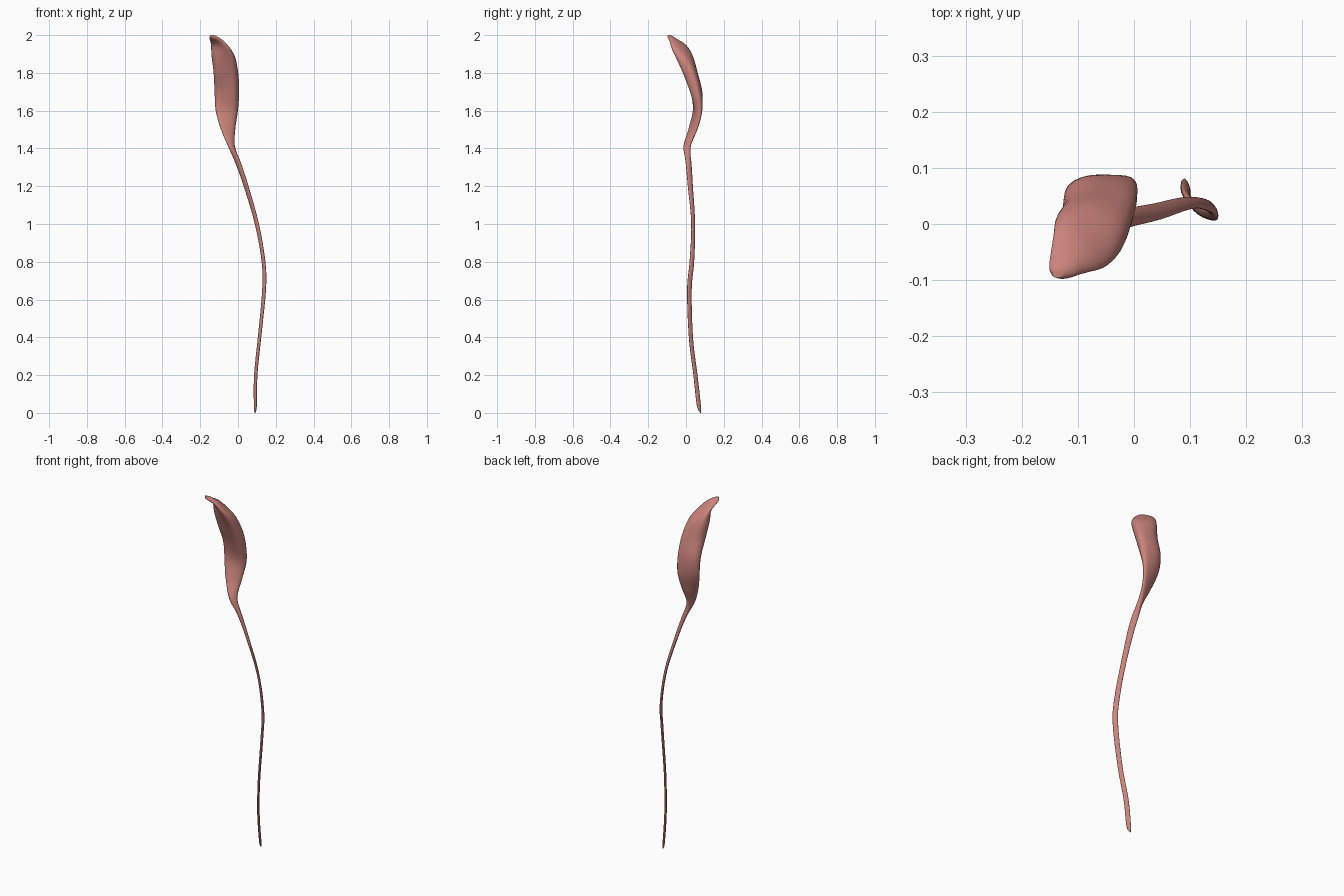
import bpy, bmesh, math
from mathutils import Vector

cube = bpy.data.objects.get("Cube")
if cube:
    bpy.data.objects.remove(cube)

SIDES = 32
STEPS = 6
RIDGE_ANGLE = math.radians(32)

# Cross-sections from the foot of the tendon to the tip of the belly:
# height, centre x, centre y, half width, half depth, skew, hollow, ridge
sections = [Vector(s) for s in (
    (0.00, .09, .078, .002, .003, 0, 0, 0),
    (0.04, .092, .068, .008, .009, .7, 0, 0),
    (0.20, .094, .050, .009, .009, .7, 0, 0),
    (0.40, .114, .026, .009, .009, .7, 0, 0),
    (0.65, .138, .018, .010, .010, .7, 0, 0),
    (0.80, .135, .031, .010, .010, .7, 0, 0),
    (1.00, .100, .038, .011, .008, .6, 0, 0),
    (1.20, .043, .023, .013, .011, .6, 0, 0),
    (1.32, .002, .014, .015, .014, .4, 0, 0),
    (1.41, -.034, .006, .018, .018, -.4, 0, 0),
    (1.50, -.053, .035, .037, .018, -.4, .1, .1),
    (1.60, -.062, .058, .056, .025, -.15, .3, .2),
    (1.70, -.063, .048, .061, .038, .05, .35, .25),
    (1.80, -.067, .015, .062, .047, .05, .4, .2),
    (1.89, -.080, -.016, .060, .050, .25, .35, .1),
    (1.95, -.100, -.043, .043, .032, .6, .2, 0),
    (1.985, -.124, -.076, .027, .020, .1, 0, 0),
    (2.00, -.136, -.088, .010, .008, 0, 0, 0),
)]


def blend(a, b, c, d, t):
    """Smooth spline value between b and c."""
    return b + (c - a) * (t / 2) + (a * 2 - b * 5 + c * 4 - d) * (t * t / 2) \
        + (b * 3 - a - c * 3 + d) * (t ** 3 / 2)


def ring(bm, section):
    z, cx, cy, w, d, skew, hollow, ridge = section
    verts = []
    for i in range(SIDES):
        a = math.tau * i / SIDES
        # raise a crest along the back corner of the belly
        swell = 1 + ridge * max(0, math.cos(a - RIDGE_ANGLE)) ** 8
        x, y = w * swell * math.cos(a), d * swell * math.sin(a)
        # press the front inwards to form the shallow trough of the belly
        if y < 0:
            y += hollow * d * math.sin(a) ** 4
        verts.append(bm.verts.new((cx + x, cy + y - skew * x, z)))
    return verts


# Muscle belly and tendon as one continuous loft
bm = bmesh.new()
rings = []
last = len(sections) - 1
for i in range(last):
    a, b, c, d = (sections[min(max(i + k, 0), last)] for k in (-1, 0, 1, 2))
    rings += [ring(bm, blend(a, b, c, d, s / STEPS)) for s in range(STEPS)]
rings.append(ring(bm, sections[-1]))
for low, high in zip(rings, rings[1:]):
    for i in range(SIDES):
        j = (i + 1) % SIDES
        bm.faces.new((low[i], low[j], high[j], high[i]))
bm.faces.new(reversed(rings[0]))
bm.faces.new(rings[-1])
bmesh.ops.recalc_face_normals(bm, faces=bm.faces)

mesh = bpy.data.meshes.new("muscle_belly_and_tendon")
bm.to_mesh(mesh)
bm.free()
muscle = bpy.data.objects.new("muscle_belly_and_tendon", mesh)
bpy.context.collection.objects.link(muscle)

# Flesh colour
flesh = bpy.data.materials.new("flesh")
flesh.use_nodes = True
colour = (0.6, 0.23, 0.2, 1)
flesh.diffuse_color = colour
flesh.node_tree.nodes["Principled BSDF"].inputs["Base Color"].default_value = colour
mesh.materials.append(flesh)

bpy.ops.object.select_all(action="DESELECT")
muscle.select_set(True)
bpy.context.view_layer.objects.active = muscle
bpy.ops.object.shade_smooth_by_angle(angle=math.radians(50))
